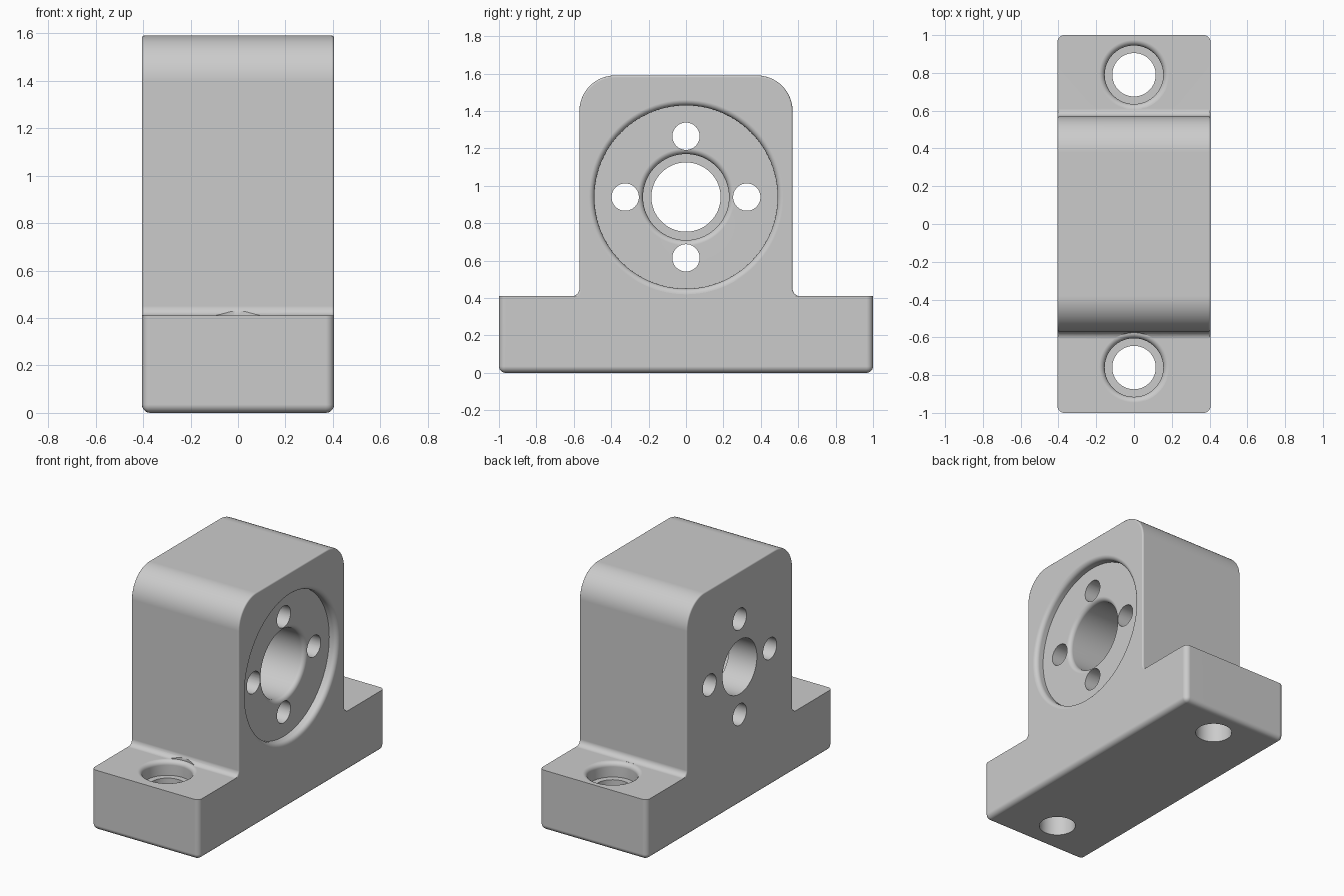
import bpy, bmesh
from math import sin, cos, pi
from mathutils import Matrix, Vector

if "Cube" in bpy.data.objects:
    bpy.data.objects.remove(bpy.data.objects["Cube"])

HALF_W = 0.405     # half thickness of the block
BASE_H = 0.41
TOP = 1.59
TOWER_Y = 0.57
BORE_Z = 0.94
EDGE = 0.035       # rounding of the outer edges

metal = bpy.data.materials.new("plain grey")
metal.use_nodes = True
GREY = (0.6, 0.6, 0.6, 1)
metal.diffuse_color = GREY
metal.node_tree.nodes["Principled BSDF"].inputs["Base Color"].default_value = GREY


def finish(bm, name):
    bmesh.ops.recalc_face_normals(bm, faces=bm.faces)
    mesh = bpy.data.meshes.new(name)
    bm.to_mesh(mesh)
    bm.free()
    mesh.materials.append(metal)
    obj = bpy.data.objects.new(name, mesh)
    bpy.context.collection.objects.link(obj)
    return obj


def arc(cy, cz, r, start, end, steps):
    angles = [start + (end - start) * i / steps for i in range(steps + 1)]
    return [(cy + r * cos(a), cz + r * sin(a)) for a in angles]


def extrude_profile(points):
    """Extrude a (y, z) outline across the full thickness."""
    bm = bmesh.new()
    face = bm.faces.new([bm.verts.new((-HALF_W, y, z)) for y, z in points])
    side = bmesh.ops.extrude_face_region(bm, geom=[face])
    verts = [v for v in side["geom"] if isinstance(v, bmesh.types.BMVert)]
    bmesh.ops.translate(bm, verts=verts, vec=(2 * HALF_W, 0, 0))
    return bm


def round_edges(bm, rule):
    edges = [e for e in bm.edges if rule(*(v.co for v in e.verts))]
    bmesh.ops.bevel(bm, geom=edges, offset=EDGE, segments=5, profile=0.5,
                    affect='EDGES', clamp_overlap=True)


def lip(r, depth, f=0.03):
    """Rounded mouth of a hole: radius and depth pairs."""
    return [(r + f - f * sin(t), depth + f - f * cos(t))
            for t in (pi / 2 * i / 6 for i in range(7))]


def turned_cutter(name, profile, origin, inward, sides=96):
    """Revolve (radius, depth) pairs about the inward direction."""
    bm = bmesh.new()
    rings = [[bm.verts.new((r * cos(2 * pi * i / sides), r * sin(2 * pi * i / sides), d))
              for i in range(sides)] for r, d in profile]
    for a, b in zip(rings, rings[1:]):
        for i in range(sides):
            j = (i + 1) % sides
            bm.faces.new((a[i], a[j], b[j], b[i]))
    bm.faces.new(rings[0])
    bm.faces.new(rings[-1])
    turn = Vector((0, 0, 1)).rotation_difference(Vector(inward)).to_matrix().to_4x4()
    bm.transform(Matrix.Translation(origin) @ turn)
    obj = finish(bm, name)
    obj.hide_render = True
    return obj


def combine(target, other, operation):
    mod = target.modifiers.new(operation.lower(), 'BOOLEAN')
    mod.operation = operation
    mod.solver = 'EXACT'
    mod.object = other
    bpy.context.view_layer.objects.active = target
    bpy.ops.object.modifier_apply(modifier=mod.name)
    bpy.data.objects.remove(other)


# Base foot: upright corners and underside rounded, upper rim left sharp
bm = extrude_profile([(-1, 0), (1, 0), (1, BASE_H), (-1, BASE_H)])
round_edges(bm, lambda a, b: min(a.z, b.z) < 0.01)
block = finish(bm, "bearing_block")

# Upright housing with round shoulders and flared root
R, F = 0.19, 0.04
half = [(TOWER_Y + F, BASE_H / 2)]
half += arc(TOWER_Y + F, BASE_H + F, F, 1.5 * pi, pi, 6)
half += arc(TOWER_Y - R, TOP - R, R, 0, pi / 2, 14)
bm = extrude_profile(half + [(-y, z) for y, z in reversed(half)])
round_edges(bm, lambda a, b: abs(a.x - b.x) < 0.01)
combine(block, finish(bm, "upright_housing"), 'UNION')

# Shallow round recess, bearing seat and shaft bore
bore = [(0.52, -0.05)] + lip(0.49, 0) + [(0.49, 0.06)] + lip(0.23, 0.06)
bore += [(0.23, 0.6), (0.185, 0.6), (0.185, 0.9)]
combine(block, turned_cutter("bore_cutter", bore, (HALF_W, 0, BORE_Z), (-1, 0, 0)),
        'DIFFERENCE')

# Four screw holes around the bore
for i in range(4):
    a = i * pi / 2
    centre = (HALF_W, 0.325 * cos(a), BORE_Z + 0.325 * sin(a))
    combine(block, turned_cutter("screw_cutter", [(0.073, -0.05), (0.073, 0.9)],
                                 centre, (-1, 0, 0), 48), 'DIFFERENCE')

# Counterbored mounting holes in the foot
mount = [(0.185, -0.05)] + lip(0.155, 0) + [(0.155, 0.1), (0.115, 0.1), (0.115, 0.5)]
for y in (-0.76, 0.79):
    combine(block, turned_cutter("mount_cutter", mount, (0, y, BASE_H), (0, 0, -1), 64),
            'DIFFERENCE')

# Smooth shading with crisp machined edges
bpy.ops.object.select_all(action='DESELECT')
block.select_set(True)
bpy.context.view_layer.objects.active = block
bpy.ops.object.shade_smooth_by_angle(angle=pi / 6)
weighted = block.modifiers.new("even_normals", 'WEIGHTED_NORMAL')
weighted.keep_sharp = True
